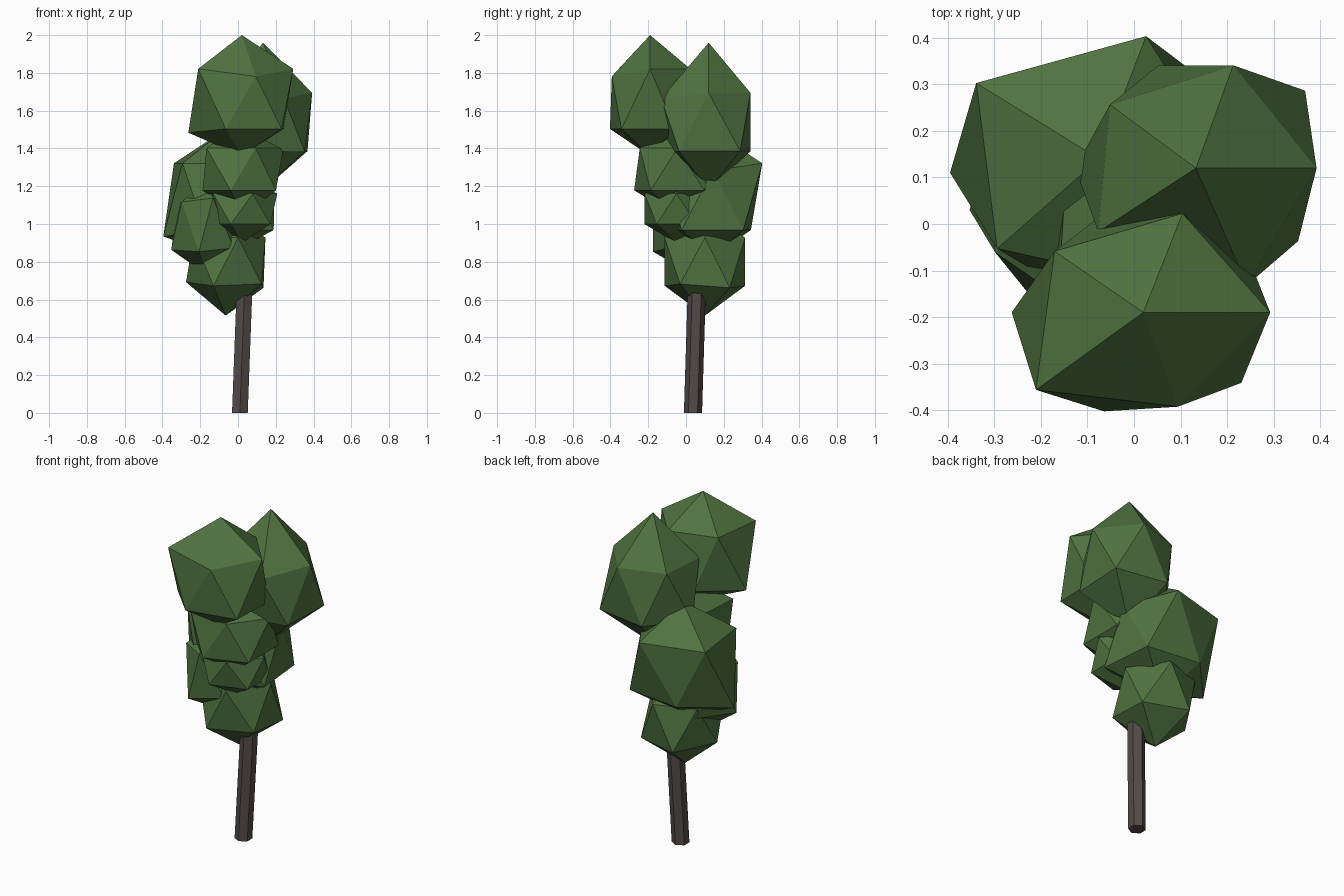
import bpy
import bmesh
import math
from mathutils import Vector

cube = bpy.data.objects.get("Cube")
if cube:
    bpy.data.objects.remove(cube, do_unlink=True)


def make_material(name, colour):
    mat = bpy.data.materials.new(name)
    mat.use_nodes = True
    mat.diffuse_color = (*colour, 1)
    bsdf = mat.node_tree.nodes["Principled BSDF"]
    bsdf.inputs["Base Color"].default_value = (*colour, 1)
    bsdf.inputs["Roughness"].default_value = 0.9
    return mat


def finish(bm, name, mat):
    bmesh.ops.recalc_face_normals(bm, faces=bm.faces)
    mesh = bpy.data.meshes.new(name)
    bm.to_mesh(mesh)
    bm.free()
    mesh.materials.append(mat)
    obj = bpy.data.objects.new(name, mesh)
    bpy.context.scene.collection.objects.link(obj)


# Corners of a one-step icosphere: bottom tip, two rings of five, top tip
(TIP_LOW, LOW_RIGHT_FRONT, LOW_FRONT, LOW_LEFT, LOW_BACK, LOW_RIGHT_BACK,
 UP_FRONT, UP_LEFT_FRONT, UP_LEFT_BACK, UP_BACK, UP_RIGHT, TIP_UP) = range(12)


def leaf_clump(name, centre, radii, nudges, sag_low=0, sag_up=0):
    """Stretched icosphere with sagging rings and a few corners pulled."""
    bm = bmesh.new()
    bmesh.ops.create_icosphere(bm, subdivisions=1, radius=1)
    bm.verts.ensure_lookup_table()
    for v in bm.verts:
        v.co = Vector(centre) + Vector([c * r for c, r in zip(v.co, radii)])
        if v.index not in (TIP_LOW, TIP_UP):
            v.co.z -= sag_low if v.index < UP_FRONT else sag_up
    for index, offset in nudges.items():
        bm.verts[index].co += Vector(offset)
    finish(bm, name, leaf_green)


def trunk(name, base, top, radius, sides=6):
    """Leaning six-sided post with level ends."""
    bm = bmesh.new()
    rings = []
    for end in (base, top):
        ring = []
        for i in range(sides):
            a = math.tau * i / sides + math.pi / 2
            offset = Vector((math.cos(a), math.sin(a), 0)) * radius
            ring.append(bm.verts.new(Vector(end) + offset))
        rings.append(ring)
        bm.faces.new(ring)
    low, high = rings
    for i in range(sides):
        j = (i + 1) % sides
        bm.faces.new((low[i], low[j], high[j], high[i]))
    finish(bm, name, bark_brown)


leaf_green = make_material("leaf green", (0.08, 0.172, 0.052))
bark_brown = make_material("bark brown", (0.085, 0.071, 0.066))

trunk("trunk", (0.01, 0.037, 0), (0.038, 0.06, 0.75), 0.048)

# Leaf clumps, top to bottom
leaf_clump("top_front_leaves", (0.02, -0.19, 1.695), (0.305, 0.25, 0.305),
           {UP_FRONT: (-0.01, 0.01, -0.04), UP_LEFT_FRONT: (-0.01, -0.035, 0),
            UP_LEFT_BACK: (0.03, 0, 0), LOW_LEFT: (-0.01, 0, -0.02),
            LOW_RIGHT_FRONT: (-0.01, -0.02, 0), TIP_LOW: (0, 0, -0.03)},
           sag_low=0.055, sag_up=0.01)
leaf_clump("top_back_leaves", (0.133, 0.12, 1.57), (0.29, 0.26, 0.39),
           {LOW_RIGHT_BACK: (0.025, 0.03, 0), LOW_RIGHT_FRONT: (0.01, -0.02, 0),
            UP_FRONT: (0.03, -0.03, -0.03), UP_LEFT_BACK: (0.025, 0, 0)},
           sag_low=0.01, sag_up=0.05)
leaf_clump("middle_front_leaves", (0.027, -0.045, 1.29), (0.24, 0.27, 0.25),
           {UP_LEFT_FRONT: (-0.02, -0.02, 0), LOW_LEFT: (0, -0.08, 0),
            UP_FRONT: (0, 0.03, 0)})
leaf_clump("middle_back_leaves", (-0.075, 0.14, 1.145), (0.365, 0.31, 0.35),
           {UP_LEFT_FRONT: (0.045, -0.03, 0), LOW_BACK: (0, -0.06, 0),
            LOW_RIGHT_BACK: (-0.03, 0, 0), LOW_LEFT: (0.006, -0.03, -0.035),
            UP_RIGHT: (-0.06, 0, -0.04), TIP_LOW: (0, 0, 0.03)},
           sag_low=0.02, sag_up=-0.02)
leaf_clump("small_inner_leaves", (0.02, -0.05, 1.08), (0.21, 0.2, 0.18), {})
leaf_clump("side_leaves", (-0.17, 0.03, 0.985), (0.205, 0.24, 0.25),
           {UP_LEFT_FRONT: (0.02, 0.035, 0.02), UP_FRONT: (-0.02, 0, 0.04),
            LOW_FRONT: (0.02, 0, -0.02), LOW_LEFT: (0, 0, -0.01)})
leaf_clump("bottom_leaves", (-0.065, 0.1, 0.8), (0.235, 0.25, 0.285),
           {LOW_RIGHT_BACK: (0.03, 0, -0.01), LOW_RIGHT_FRONT: (0.02, 0, 0.01),
            LOW_LEFT: (0, 0, 0.02)})
